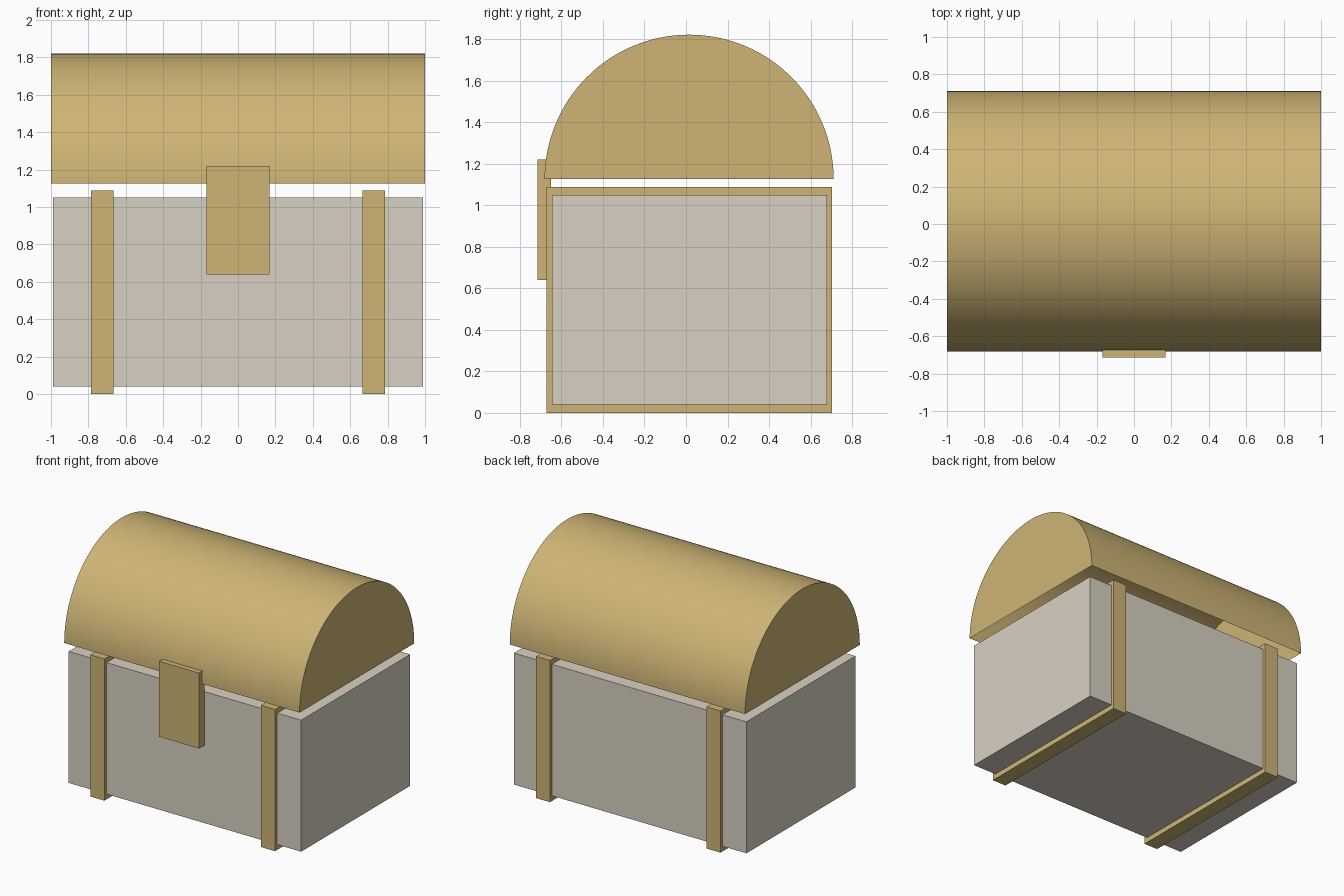
import bpy, bmesh, math

if "Cube" in bpy.data.objects:
    bpy.data.objects.remove(bpy.data.objects["Cube"])

YC = 0.015  # the chest's middle, set back by the latch


def material(name, rgb):
    mat = bpy.data.materials.new(name)
    mat.diffuse_color = (*rgb, 1)
    mat.use_nodes = True
    mat.node_tree.nodes["Principled BSDF"].inputs["Base Color"].default_value = mat.diffuse_color
    return mat


wood = material("tan", (0.62, 0.46, 0.18))
pale = material("pale", (0.69, 0.64, 0.54))


def link(name, bm, mat):
    mesh = bpy.data.meshes.new(name)
    bm.to_mesh(mesh)
    bm.free()
    obj = bpy.data.objects.new(name, mesh)
    bpy.context.collection.objects.link(obj)
    mesh.materials.append(mat)
    return obj


def box(name, lo, hi, mat):
    bm = bmesh.new()
    bmesh.ops.create_cube(bm, size=1)
    for v in bm.verts:
        v.co = [l + (c + 0.5) * (h - l) for c, l, h in zip(v.co, lo, hi)]
    return link(name, bm, mat)


# Body, and two straps wrapped around it
box("chest_body", (-0.988, -0.645, 0.04), (0.988, 0.678, 1.05), pale)
for side, x in (("left", -0.725), ("right", 0.725)):
    box(side + "_strap", (x - 0.06, -0.672, 0), (x + 0.06, 0.702, 1.088), wood)

# Latch plate
box("latch", (-0.169, -0.715, 0.64), (0.169, -0.65, 1.22), wood)

# Domed lid: half-round shell with end caps, open underneath
N, R = 64, 0.696
bm = bmesh.new()
rings = []
for x in (-1, 1):
    rings.append([bm.verts.new((x, YC + R * math.cos(math.pi * i / N),
                                1.125 + R * math.sin(math.pi * i / N)))
                  for i in range(N + 1)])
a, b = rings
for i in range(N):
    bm.faces.new((a[i], a[i + 1], b[i + 1], b[i]))
bm.faces.new(a[::-1])
bm.faces.new(b)
bm.normal_update()
if bm.faces[:][N // 2].normal.z < 0:
    for f in bm.faces[:N]:
        f.normal_flip()
for f, sign in zip(bm.faces[:][N:], (-1, 1)):
    if f.normal.x * sign < 0:
        f.normal_flip()
lid = link("lid", bm, wood)
bpy.context.view_layer.objects.active = lid
lid.select_set(True)
bpy.ops.object.shade_smooth_by_angle(angle=math.radians(30))
